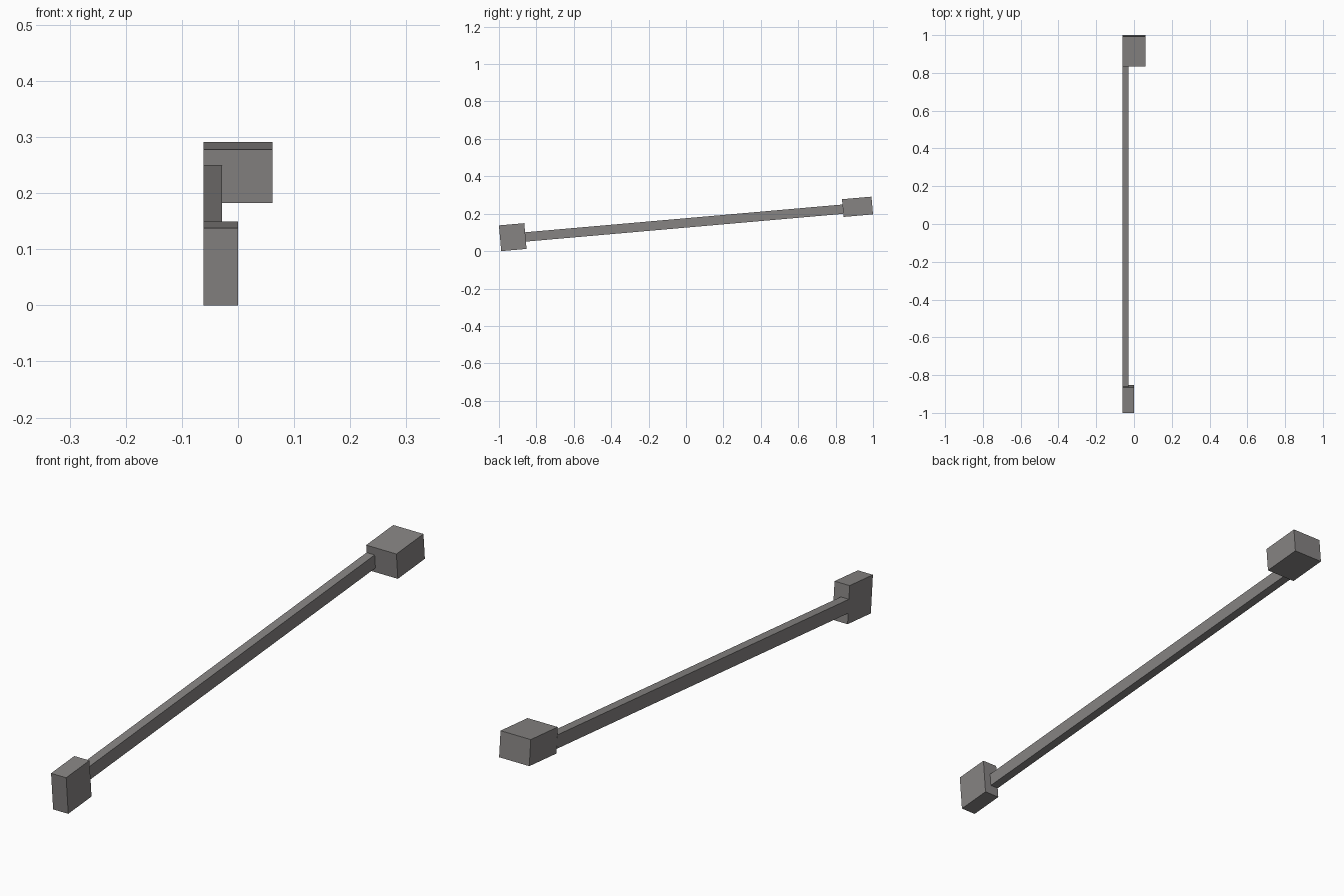
import bpy, math

if "Cube" in bpy.data.objects:
    bpy.data.objects.remove(bpy.data.objects["Cube"])

TILT = math.radians(5)

# One warm grey for the whole model
grey = bpy.data.materials.new("warm_grey")
grey.diffuse_color = (0.24, 0.23, 0.226, 1)
grey.use_nodes = True
grey.node_tree.nodes["Principled BSDF"].inputs["Base Color"].default_value = grey.diffuse_color


def tilted_box(name, x0, x1, y, z, length, height):
    """Box spanning x0..x1, centred on (y, z) and tilted along its length."""
    bpy.ops.mesh.primitive_cube_add(size=1, location=((x0 + x1) / 2, y, z),
                                    rotation=(TILT, 0, 0))
    ob = bpy.context.object
    ob.name = name
    ob.scale = (x1 - x0, length, height)
    bpy.ops.object.transform_apply(location=False, rotation=False, scale=True)
    ob.data.materials.append(grey)
    return ob


SIDE = -0.0615  # all parts are flush on this side

# Narrow block at the low front end
tilted_box("front_block", SIDE, 0.0, -0.9263, 0.0747, 0.136, 0.138)
# Long thin bar joining the blocks
tilted_box("bar", SIDE, -0.0285, -0.0102, 0.150, 1.7036, 0.05)
# Wide block at the raised back end
tilted_box("back_block", SIDE, 0.0615, 0.917, 0.237, 0.158, 0.095)
